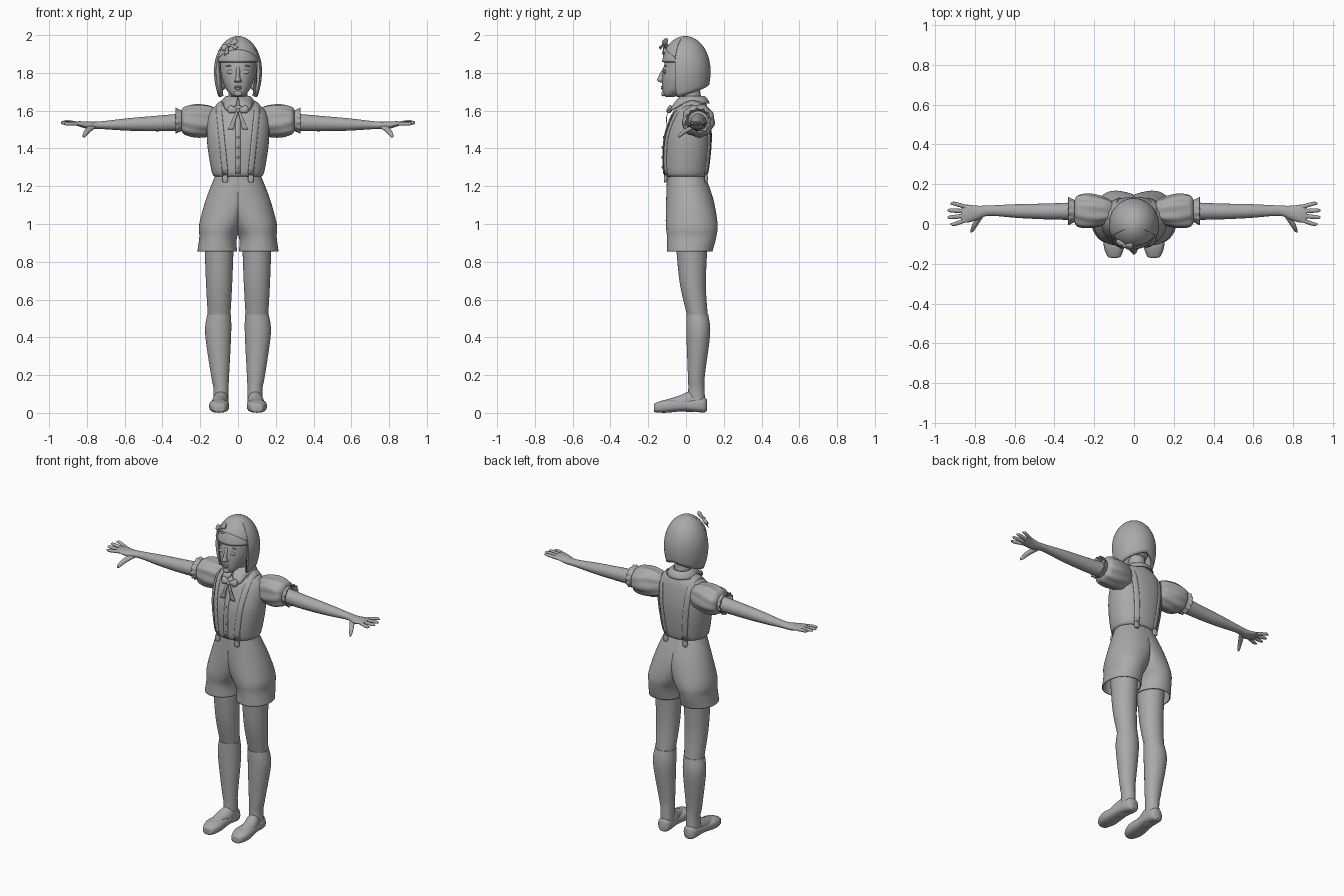
import bpy, bmesh, math
from mathutils import Vector
from mathutils.bvhtree import BVHTree

cube = bpy.data.objects.get("Cube")
if cube:
    bpy.data.objects.remove(cube, do_unlink=True)

clay = bpy.data.materials.new("plain_grey")
clay.use_nodes = True
clay.diffuse_color = (.4, .4, .4, 1)
clay.node_tree.nodes["Principled BSDF"].inputs["Base Color"].default_value = clay.diffuse_color


def finish(name, bm, mirror=False, thick=0):
    bmesh.ops.remove_doubles(bm, verts=bm.verts, dist=.0001)
    bmesh.ops.recalc_face_normals(bm, faces=bm.faces)
    mesh = bpy.data.meshes.new(name)
    bm.to_mesh(mesh)
    bm.free()
    mesh.materials.append(clay)
    ob = bpy.data.objects.new(name, mesh)
    bpy.context.collection.objects.link(ob)
    bpy.ops.object.select_all(action='DESELECT')
    ob.select_set(True)
    bpy.context.view_layer.objects.active = ob
    bpy.ops.object.shade_smooth_by_angle(angle=math.radians(40))
    if thick:
        mod = ob.modifiers.new("thickness", 'SOLIDIFY')
        mod.thickness, mod.offset = thick, -1
    if mirror:
        ob.modifiers.new("mirror", 'MIRROR')
    return ob


def spline(rows, steps=6):
    """Smooth in-between rows that pass through the given rows."""
    out = []
    for i in range(len(rows) - 1):
        near = rows[max(i - 1, 0)], rows[i], rows[i + 1], rows[min(i + 2, len(rows) - 1)]
        for t in (s / steps for s in range(steps)):
            out.append([b + t / 2 * (c - a + t * (2*a - 5*b + 4*c - d + t * (3*(b - c) + d - a)))
                        for a, b, c, d in zip(*near)])
    return out + [rows[-1]]


def loft(name, rows, axis=2, sides=36, power=2, ripple=None, half=False, closed=True, **kw):
    """Each row: position on the axis, centre and radius on the other two axes."""
    bm = bmesh.new()
    rings = []
    for along, ca, cb, ra, rb in spline(rows):
        ring = []
        for k in range(sides):
            turn = 2 * math.pi * k / sides
            c, s = math.cos(turn), math.sin(turn)
            swell = 1 + (ripple(along, turn) if ripple else 0)
            p = [ca + swell * ra * math.copysign(abs(c) ** (2 / power), c),
                 cb + swell * rb * math.copysign(abs(s) ** (2 / power), s)]
            if half:
                p[0] = max(p[0], 0)
            p.insert(axis, along)
            ring.append(bm.verts.new(p))
        rings.append(ring)
    for r, q in zip(rings, rings[1:]):
        for k in range(sides):
            bm.faces.new((r[k], r[k - 1], q[k - 1], q[k]))
    if closed:
        bm.faces.new(rings[0])
        bm.faces.new(rings[-1])
    return finish(name, bm, **kw)


def central(rows):
    """Rows on the middle plane: height, depth centre, half width, half depth."""
    return [(z, 0, y, width, depth) for z, y, width, depth in rows]


def grid(name, us, vs, func, **kw):
    bm = bmesh.new()
    verts = [[bm.verts.new(func(u, v)) for v in vs] for u in us]
    for r, q in zip(verts, verts[1:]):
        for k in range(len(vs) - 1):
            bm.faces.new((r[k], r[k + 1], q[k + 1], q[k]))
    return finish(name, bm, **kw)


def ball(name, loc, size, mirror=False):
    bm = bmesh.new()
    bmesh.ops.create_uvsphere(bm, u_segments=20, v_segments=12, radius=1)
    bmesh.ops.scale(bm, vec=size, verts=bm.verts)
    bmesh.ops.translate(bm, vec=loc, verts=bm.verts)
    return finish(name, bm, mirror)


def span(start, end, count):
    return [start + (end - start) * i / (count - 1) for i in range(count)]


def surface(ob):
    return BVHTree.FromPolygons([v.co for v in ob.data.vertices],
                                [p.vertices for p in ob.data.polygons])


def hit(tree, start, way, gap=0):
    """Point where a ray meets a surface, lifted off it by the gap."""
    start, way = Vector(start), Vector(way)
    p = tree.ray_cast(start, way)[0]
    return (p or start + way) - way * gap


def front(tree, x, z, gap=0):
    return hit(tree, (x, -1, z), (0, 1, 0), gap)


# Blouse, neck and shorts
blouse = loft("blouse", central([(1.25, 0, .12, .1), (1.28, 0, .14, .12), (1.45, .01, .165, .127),
                                 (1.58, .025, .155, .1), (1.64, .035, .1, .07), (1.66, .04, .06, .05)]),
              sides=48, power=2.2)
body = surface(blouse)
loft("neck", central([(1.6, .04, .05, .05), (1.74, .02, .05, .05)]))
loft("shorts", [(1.26, 0, 0, .12, .1), (1.13, .03, .02, .14, .125), (1, .085, .03, .12, .137),
                (.93, .105, .03, .1, .13), (.855, .11, .02, .105, .12)],
     sides=48, power=2.1, half=True, closed=False, thick=.006, mirror=True)

# Legs, socks and feet
thigh = [(.98, .1, .03, .08, .09), (.7, .1, .035, .07, .07), (.52, .1, .06, .06, .055)]
shin = [(.52, .1, .06, .06, .055), (.42, .105, .065, .066, .06), (.2, .095, .055, .045, .042),
        (.13, .09, .055, .037, .04), (.05, .09, .055, .037, .044)]
loft("thigh", thigh, mirror=True)
loft("sock", [(z, x, y, width + .003, depth + .003) for z, x, y, width, depth in shin], mirror=True)
loft("foot", [(-.14, .1, .04, .03, .02), (-.04, .1, .05, .04, .04),
              (.03, .09, .06, .04, .055), (.1, .09, .05, .02, .035)], axis=1, mirror=True)
loft("shoe", [(-.17, .1, .026, .015, .016), (-.16, .1, .028, .035, .025), (-.1, .1, .036, .053, .035),
              (0, .095, .04, .045, .03), (.09, .09, .042, .04, .04), (.11, .09, .04, .02, .03)],
     axis=1, power=2.6, mirror=True)


# Puffed sleeves with gathered cuffs
def folds(x, turn):
    return .03 * math.sin(9 * turn + 14 * x) + .02 * math.sin(5 * turn - 20 * x)


def flare(x, turn):
    return 2 * (x - .3) * math.sin(12 * turn)


def around_arm(rows):
    return [(x, .065, 1.547, depth, height) for x, depth, height in rows]


loft("sleeve", around_arm([(.11, .05, .06), (.15, .07, .08), (.22, .085, .087),
                           (.28, .08, .075), (.3, .055, .055)]),
     axis=0, sides=72, power=2.2, ripple=folds, mirror=True)
loft("cuff_frill", around_arm([(.3, .056, .055), (.33, .068, .066)]),
     axis=0, sides=72, ripple=flare, closed=False, thick=.005, mirror=True)

# Arms and hands
loft("arm", [(.27, .065, 1.54, .045, .047), (.43, .063, 1.532, .04, .041), (.58, .065, 1.527, .035, .033),
             (.73, .067, 1.523, .026, .02), (.79, .056, 1.522, .036, .02),
             (.84, .052, 1.53, .045, .014), (.87, .053, 1.533, .037, .007)], axis=0, mirror=True)
for i, name in enumerate(("index_finger", "middle_finger", "ring_finger", "little_finger")):
    knuckle, end = .02 + .022 * i, .034 * i
    reach, lift = .94 - .008 * (i - 1.5) ** 2, 1.53 + .004 * i
    loft(name, [(.845, knuckle, 1.53, .011, .01), (reach - .02, end, lift, .01, .009),
                (reach, end, lift, .004, .004)], axis=0, sides=14, mirror=True)
loft("thumb", [(.055, .765, 1.52, .02, .014), (0, .797, 1.493, .015, .013),
               (-.03, .812, 1.472, .01, .012), (-.042, .818, 1.463, .004, .006)],
     axis=1, sides=16, mirror=True)

# Braces running over each shoulder, with clips
rise = span(1.26, 1.585, 10)
path = [(-1, z) for z in rise] + [(0, y) for y in (-.01, .03, .07)] + [(1, z) for z in reversed(rise)]


def brace(place, across):
    side, q = place
    if side == 0:
        return hit(body, (.1 + across, q, 2), (0, 0, -1), .006)
    return hit(body, (.068 + .1 * (q - rise[0]) + across, side, q), (0, -side, 0), .006)


grid("brace", path, span(-.015, .015, 4), brace, thick=.007, mirror=True)
for side, name in ((-1, "front_clip"), (1, "back_clip")):
    y = brace((side, rise[0]), 0).y
    loft(name, [(1.22, .068, y, .01, .007), (1.235, .068, y, .016, .009), (1.26, .068, y, .012, .008)],
         power=4, sides=16, mirror=True)

# Button placket and buttons
grid("placket", span(1.265, 1.58, 12), span(-.014, .014, 3),
     lambda z, x: front(body, x, z, .003), thick=.005)
for z in span(1.3, 1.46, 4):
    ball("button", front(body, 0, z, .004), (.007, .004, .007))


# Pointed collar
def collar(degrees, out):
    point = math.exp(-((degrees - 26) / 20) ** 2)
    a = math.radians(degrees)
    r = .053 + out * (.038 + .04 * point)
    z = 1.678 - out * (.038 + .036 * point) + .012 * math.sin(math.pi * out)
    return r * math.sin(a), .035 - r * math.cos(a), z


grid("collar", span(3, 180, 40), span(0, 1, 6), collar, thick=.006, mirror=True)


# Ribbon bows made of loops, tails and a knot
def bow(name, loc, tilt, size, drop):
    def tail(u, v):
        return (.004 + .034 * u + v * (.005 + .01 * u), -.004 - .006 * math.sin(5 * u), -drop * u)

    parts = [loft(name + "_loop", [(0, 0, 0, .008, .008), (.04, 0, .008, .013, .022),
                                   (.055, 0, .007, .004, .01)], axis=0, sides=20, mirror=True),
             grid(name + "_tail", span(0, 1, 8), span(-1, 1, 4), tail, thick=.004, mirror=True),
             ball(name + "_knot", (0, -.005, 0), (.011, .011, .012))]
    for ob in parts:
        ob.location, ob.rotation_euler, ob.scale = loc, tilt, (size, size, size)


bow("neck_bow", (0, -.088, 1.6), (-.2, 0, 0), 1, .1)
bow("hair_bow", (-.045, -.107, 1.945), (-.6, -.5, -.3), .9, .045)

# Head and face
head = loft("head", central([(1.672, -.085, .018, .02), (1.685, -.077, .038, .042), (1.72, -.045, .066, .08),
                             (1.79, -.018, .09, .106), (1.88, -.005, .09, .1), (1.95, 0, .05, .06)]),
            sides=48, power=2.1)
face = surface(head)
loft("nose", central([(1.748, -.122, .008, .01), (1.76, -.129, .016, .024),
                      (1.785, -.125, .01, .018), (1.83, -.112, .01, .008)]), sides=20)
for name, x, z, size in (("eyelid", .04, 1.805, (.02, .006, .011)),
                         ("brow", .042, 1.837, (.024, .004, .004)),
                         ("nostril", .013, 1.757, (.008, .009, .007))):
    ball(name, front(face, x, z), size, mirror=True)
for name, z, size in (("upper_lip", 1.727, (.022, .007, .005)), ("lower_lip", 1.717, (.018, .008, .006)),
                      ("chin", 1.69, (.022, .01, .014))):
    ball(name, front(face, 0, z), size)


# Bobbed hair: outer shell with a front opening, and a fringe inside it
def hair(degrees, z, scale=1):
    h = z - 1.81
    r = scale * (math.sqrt(max(0, 1 - (h / .185) ** 2)) if h > 0 else 1 - 10 * h * h)
    a = math.radians(degrees)
    return .127 * r * math.sin(a), -.004 - .134 * r * math.cos(a), z


def bob(degrees, up):
    d = abs(degrees)
    if d < 65:
        hem = 1.925 - .045 * (d / 65) ** 2
    else:
        hem = 1.672 + .07 * max(0, (d - 75) / 105)
    return hair(degrees, hem + (1.995 - hem) * math.sin(up * math.pi / 2))


grid("hair", span(-180, -65.5, 26) + span(-64.5, 64.5, 31) + span(65.5, 180, 26), span(0, 1, 22),
     bob, thick=.02)
grid("fringe", span(-72, 72, 30), span(1.858, 1.945, 8), lambda d, z: hair(d, z, .955), thick=.014)
